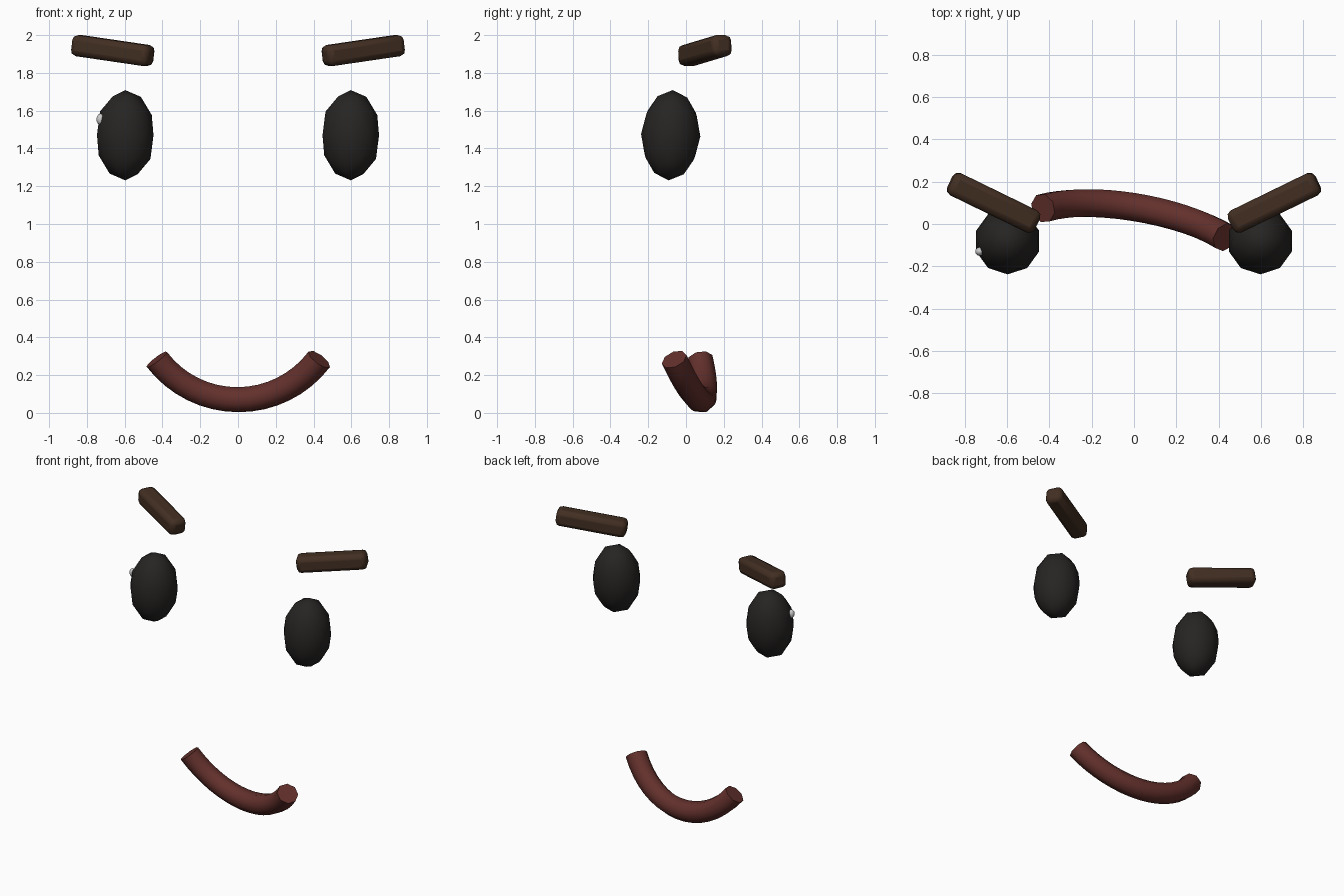
import bpy, bmesh, math
from mathutils import Vector

if "Cube" in bpy.data.objects:
    bpy.data.objects.remove(bpy.data.objects["Cube"])


def material(name, rgb):
    m = bpy.data.materials.new(name)
    m.diffuse_color = (*rgb, 1)
    m.use_nodes = True
    m.node_tree.nodes["Principled BSDF"].inputs["Base Color"].default_value = m.diffuse_color
    return m


EYE = material("eye_black", (0.02, 0.018, 0.017))
BROW = material("brow_brown", (0.055, 0.028, 0.016))
MOUTH = material("mouth_red", (0.125, 0.03, 0.025))
WHITE = material("glint_white", (0.9, 0.9, 0.9))


def finish(name, mat, angle=60):
    ob = bpy.context.object
    ob.name = name
    ob.data.materials.append(mat)
    bpy.ops.object.shade_smooth_by_angle(angle=math.radians(angle))
    return ob


for side, label in ((-1, "left"), (1, "right")):
    # Eye: low-poly ellipsoid, tipped slightly back
    bpy.ops.mesh.primitive_ico_sphere_add(
        subdivisions=2, radius=1, location=(side * 0.597, -0.081, 1.47),
        rotation=(math.radians(-2.5), 0, 0))
    bpy.context.object.scale = (0.157, 0.157, 0.239)
    finish(label + "_eye", EYE)

    # Eyebrow: rounded bar, inner end lower and further forward
    bpy.ops.mesh.primitive_cube_add(
        size=1, location=(side * 0.663, 0.1, 1.918),
        rotation=(0, -side * math.radians(7.5), side * math.radians(26)))
    ob = bpy.context.object
    ob.scale = (0.457, 0.116, 0.112)
    bpy.ops.object.transform_apply(location=False, rotation=False, scale=True)
    bev = ob.modifiers.new("round", 'BEVEL')
    bev.width = 0.03
    bev.segments = 2
    finish(label + "_eyebrow", BROW)

# Glint on the left eye
bpy.ops.mesh.primitive_ico_sphere_add(
    subdivisions=2, radius=1, location=(-0.729, -0.13, 1.555))
bpy.context.object.scale = (0.021, 0.021, 0.03)
finish("eye_glint", WHITE)

# Mouth: tube swept along an arc lying in a leaning, turned plane
R, TUBE, SIDES, STEPS = 0.54, 0.07, 8, 16
normal = Vector((0.159, 1, 0.347)).normalized()


def arc_point(a):
    x, h = R * math.sin(a), R * (1 - math.cos(a))
    return Vector((x, 0.08 - 0.159 * x - 0.347 * h, 0.07 + h))


bm = bmesh.new()
rings = []
for i in range(STEPS + 1):
    a = math.radians(-52.8 + 105.6 * i / STEPS)
    tangent = (arc_point(a + 0.01) - arc_point(a - 0.01)).normalized()
    binormal = tangent.cross(normal)
    rings.append([bm.verts.new(arc_point(a) + TUBE * (
        math.cos(t) * normal + math.sin(t) * binormal))
        for t in (2 * math.pi * k / SIDES for k in range(SIDES))])
for r0, r1 in zip(rings, rings[1:]):
    for k in range(SIDES):
        n = (k + 1) % SIDES
        bm.faces.new((r0[k], r0[n], r1[n], r1[k]))
bm.faces.new(rings[0])
bm.faces.new(rings[-1])
bmesh.ops.recalc_face_normals(bm, faces=bm.faces)
mesh = bpy.data.meshes.new("mouth")
bm.to_mesh(mesh)
bm.free()
mouth = bpy.data.objects.new("mouth", mesh)
bpy.context.collection.objects.link(mouth)
bpy.ops.object.select_all(action='DESELECT')
mouth.select_set(True)
bpy.context.view_layer.objects.active = mouth
finish("mouth", MOUTH)
